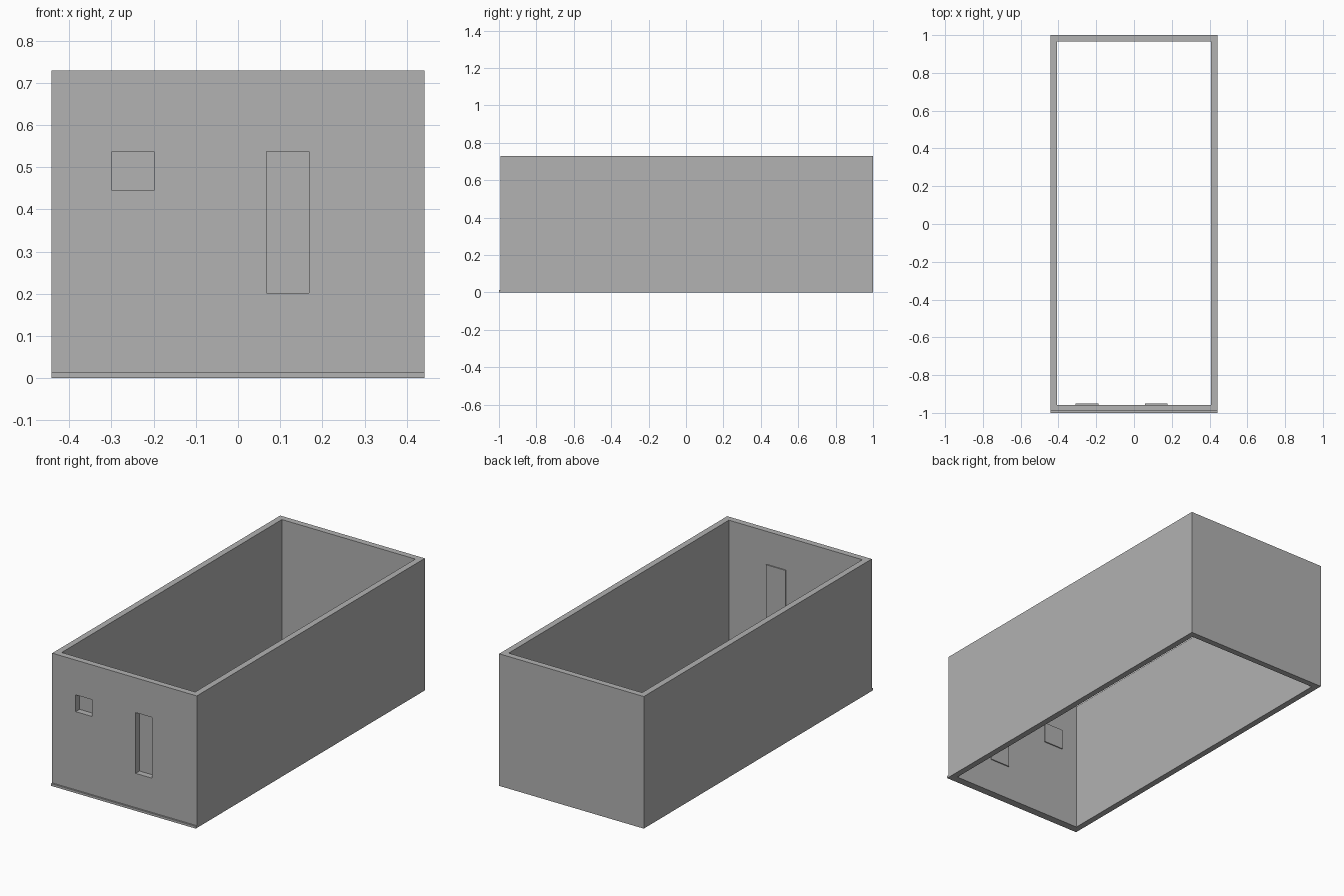
import bpy, bmesh
from mathutils import Vector

cube = bpy.data.objects.get("Cube")
if cube:
    bpy.data.objects.remove(cube, do_unlink=True)

grey = bpy.data.materials.new("plain grey")
grey.use_nodes = True
grey.diffuse_color = (0.445, 0.445, 0.445, 1)
grey.node_tree.nodes["Principled BSDF"].inputs["Base Color"].default_value = grey.diffuse_color


def box(name, low, high):
    """Axis-aligned box between two corners."""
    low, high = Vector(low), Vector(high)
    bm = bmesh.new()
    bmesh.ops.create_cube(bm, size=1)
    size, mid = high - low, (low + high) / 2
    for v in bm.verts:
        v.co = Vector(a * b for a, b in zip(v.co, size)) + mid
    mesh = bpy.data.meshes.new(name)
    bm.to_mesh(mesh)
    bm.free()
    mesh.materials.append(grey)
    obj = bpy.data.objects.new(name, mesh)
    bpy.context.collection.objects.link(obj)
    return obj


def combine(target, tool, operation):
    """Apply a boolean and discard the tool."""
    mod = target.modifiers.new(operation, 'BOOLEAN')
    mod.operation, mod.solver, mod.object = operation, 'EXACT', tool
    bpy.context.view_layer.objects.active = target
    bpy.ops.object.modifier_apply(modifier=mod.name)
    bpy.data.objects.remove(tool, do_unlink=True)


HALF_W, HEIGHT, WALL = 0.442, 0.73, 0.034
FRONT, BACK = -0.991, 1.0
INNER_FRONT = FRONT + WALL

# Open rectangular walls
walls = box("walls", (-HALF_W, FRONT, 0), (HALF_W, BACK, HEIGHT))
combine(walls, box("interior", (WALL - HALF_W, INNER_FRONT, -1),
                   (HALF_W - WALL, BACK - WALL, 1)), 'DIFFERENCE')

# Thin sill along the bottom of the front
combine(walls, box("sill", (-HALF_W, -1, 0), (HALF_W, FRONT + 0.01, 0.013)), 'UNION')

# Front recesses, each with a thin backing plate standing proud inside
RIM, PLATE = 0.01, 0.006
for x0, x1, z0, z1 in ((-0.299, -0.199, 0.445, 0.538), (0.068, 0.168, 0.202, 0.538)):
    combine(walls, box("backing", (x0 - RIM, INNER_FRONT - 0.01, z0 - RIM),
                       (x1 + RIM, INNER_FRONT + PLATE, z1 + RIM)), 'UNION')
    combine(walls, box("recess", (x0, -1.1, z0), (x1, INNER_FRONT, z1)), 'DIFFERENCE')
